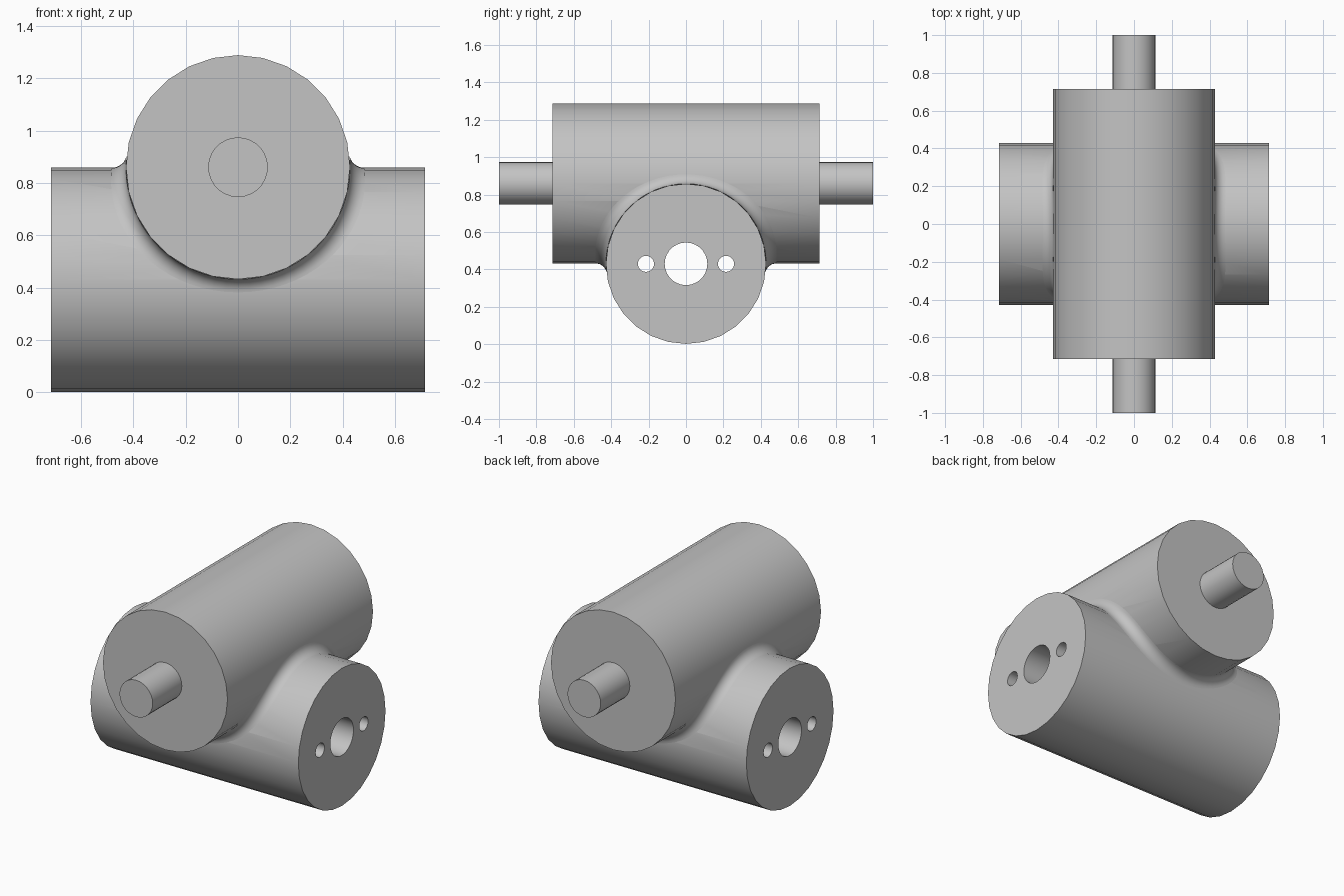
import bpy, bmesh, math
from mathutils import Matrix, Vector

cube = bpy.data.objects.get("Cube")
if cube:
    bpy.data.objects.remove(cube, do_unlink=True)

R, HALF = 0.428, 0.714           # main cylinders
PIN_R, HOLE_R = 0.114, 0.043
FILLET = 0.057
Z_LOW, Z_HIGH = 0.43, 0.86       # axis heights

grey = bpy.data.materials.new("plain grey")
grey.use_nodes = True
grey.diffuse_color = (0.55, 0.55, 0.55, 1)
grey.node_tree.nodes["Principled BSDF"].inputs["Base Color"].default_value = (0.55, 0.55, 0.55, 1)


def add_object(name, bm):
    bmesh.ops.recalc_face_normals(bm, faces=bm.faces)
    mesh = bpy.data.meshes.new(name)
    bm.to_mesh(mesh)
    bm.free()
    mesh.materials.append(grey)
    obj = bpy.data.objects.new(name, mesh)
    bpy.context.collection.objects.link(obj)
    return obj


def cylinder(name, axis, radius, length, centre, sides=28):
    turn = Matrix.Rotation(math.pi / 2, 4, "Y" if axis == "X" else "X")
    bm = bmesh.new()
    bmesh.ops.create_cone(bm, cap_ends=True, segments=sides, radius1=radius, radius2=radius,
                          depth=length, matrix=Matrix.Translation(centre) @ turn)
    return add_object(name, bm)


def combine(target, other, operation):
    mod = target.modifiers.new(operation, "BOOLEAN")
    mod.operation = operation
    mod.solver = "EXACT"
    mod.object = other
    bpy.context.view_layer.objects.active = target
    bpy.ops.object.modifier_apply(modifier=mod.name)
    bpy.data.objects.remove(other, do_unlink=True)


def smooth(obj, angle):
    bpy.ops.object.select_all(action="DESELECT")
    obj.select_set(True)
    bpy.context.view_layer.objects.active = obj
    bpy.ops.object.shade_smooth_by_angle(angle=math.radians(angle))


# Crossed cylinder body with three through holes
body = cylinder("crossed_body", "X", R, 2 * HALF, (0, 0, Z_LOW))
combine(body, cylinder("upper_cylinder", "Y", R, 2 * HALF, (0, 0, Z_HIGH)), "UNION")
for y, radius in ((0, PIN_R), (-0.214, HOLE_R), (0.214, HOLE_R)):
    combine(body, cylinder("hole_cutter", "X", radius, 2, (0, y, Z_LOW)), "DIFFERENCE")
smooth(body, 30)

# Pins on both ends of the upper cylinder
for name, side in (("front_pin", -1), ("back_pin", 1)):
    smooth(cylinder(name, "Y", PIN_R, 0.30, (0, side * 0.85, Z_HIGH)), 30)

# Rounded fillet: a ball rolled along the seam between the two cylinders
STEPS, ARC = 96, 8
reach = R + FILLET
mid = (Z_LOW + Z_HIGH) / 2
swing = reach - (Z_HIGH - Z_LOW) / 2
bm = bmesh.new()
rings = []
for i in range(STEPS):
    t = 2 * math.pi * i / STEPS
    z = mid - swing * math.cos(2 * t)
    x = math.copysign(math.sqrt(max(0, reach**2 - (z - Z_HIGH)**2)), math.sin(t))
    y = math.copysign(math.sqrt(max(0, reach**2 - (z - Z_LOW)**2)), math.cos(t))
    ball = Vector((x, y, z))
    to_low = Vector((0, -y, Z_LOW - z)).normalized()
    to_high = Vector((-x, 0, Z_HIGH - z)).normalized()
    points = [ball + FILLET * to_low.slerp(to_high, k / ARC) for k in range(ARC + 1)]
    points.append(ball + 1.1 * FILLET * (to_low + to_high) / (1 + to_low.dot(to_high)))
    rings.append([bm.verts.new(p) for p in points])
for i, ring in enumerate(rings):
    after = rings[(i + 1) % STEPS]
    for k in range(len(ring)):
        n = (k + 1) % len(ring)
        bm.faces.new((ring[k], ring[n], after[n], after[k]))
smooth(add_object("seam_fillet", bm), 40)
